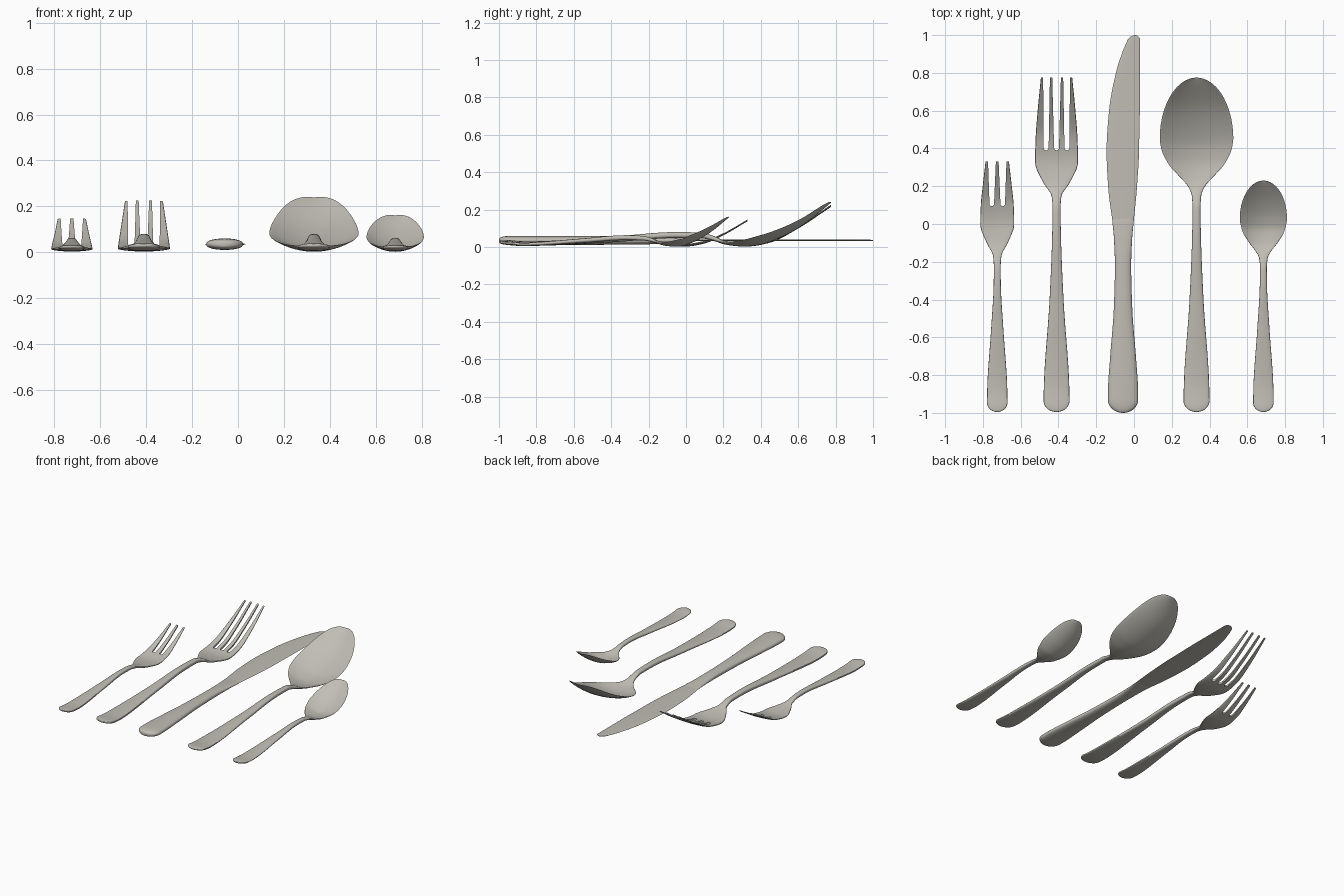
import bpy, bmesh, math

old = bpy.data.objects.get("Cube")
if old:
    bpy.data.objects.remove(old, do_unlink=True)

steel = bpy.data.materials.new("brushed steel")
steel.use_nodes = True
COLOR = (0.53, 0.51, 0.46, 1)
steel.diffuse_color = COLOR
bsdf = steel.node_tree.nodes["Principled BSDF"]
bsdf.inputs["Base Color"].default_value = COLOR
bsdf.inputs["Roughness"].default_value = 0.5


def interpolate(stations, y):
    """Monotone cubic through stations; the first column is y."""
    ys = [s[0] for s in stations]
    y = min(max(y, ys[0]), ys[-1])
    i = max(k for k in range(len(ys) - 1) if ys[k] <= y)
    h = ys[i + 1] - ys[i]
    u = (y - ys[i]) / h

    def slope(k, c):
        return (stations[k + 1][c] - stations[k][c]) / (ys[k + 1] - ys[k])

    def tangent(k, c):
        if k == 0:
            return slope(0, c)
        if k == len(ys) - 1:
            return slope(k - 1, c)
        a, b = slope(k - 1, c), slope(k, c)
        return 2 * a * b / (a + b) if a * b > 0 else 0

    out = []
    for c in range(1, len(stations[0])):
        p, q = stations[i][c], stations[i + 1][c]
        m, n = tangent(i, c) * h, tangent(i + 1, c) * h
        out.append(p + m * u + (3 * (q - p) - 2 * m - n) * u ** 2
                   + (2 * (p - q) + m + n) * u ** 3)
    return out


def finish(name, bm):
    bmesh.ops.recalc_face_normals(bm, faces=bm.faces)
    mesh = bpy.data.meshes.new(name)
    bm.to_mesh(mesh)
    bm.free()
    mesh.materials.append(steel)
    ob = bpy.data.objects.new(name, mesh)
    bpy.context.collection.objects.link(ob)
    return ob


def smooth(ob):
    bpy.ops.object.select_all(action='DESELECT')
    ob.select_set(True)
    bpy.context.view_layer.objects.active = ob
    bpy.ops.object.shade_smooth_by_angle(angle=math.radians(40))


def loft(name, x, stations, start_r=0, end_r=0, flat=0.7, rows=70, sides=32):
    """Sweep a lens section; stations are y, x shift, z, half width, half thickness, cupping."""
    y0, y1 = stations[0][0], stations[-1][0]
    steps = 12
    caps = [(k + 0.3) / steps * math.pi / 2 for k in range(steps)]
    path = [(y0 + start_r * (1 - math.cos(a)), math.sin(a)) for a in caps] if start_r else []
    a, b = y0 + start_r, y1 - end_r
    path += [(a + (b - a) * k / rows, 1) for k in range(rows + 1)]
    if end_r:
        path += [(y1 - end_r * (1 - math.cos(a)), math.sin(a)) for a in reversed(caps)]
    bm = bmesh.new()
    rings = []
    for y, cap in path:
        dx, z, w, t, cup = interpolate(stations, y)
        w *= cap
        t *= cap ** 0.5
        ring = []
        for k in range(sides):
            ang = 2 * math.pi * k / sides
            c, s = math.cos(ang), math.sin(ang)
            h = math.copysign(abs(s) ** flat, s) if abs(s) > 1e-6 else 0
            ring.append(bm.verts.new((x + dx + w * c, y, z + t * h + cup * w * c * c)))
        rings.append(ring)
    for p, q in zip(rings, rings[1:]):
        for k in range(sides):
            n = (k + 1) % sides
            bm.faces.new((p[k], p[n], q[n], q[k]))
    bm.faces.new(rings[0])
    bm.faces.new(rings[-1])
    return finish(name, bm)


def cut_slot(ob, x, base, tip, y0, y1):
    """Cut one round-bottomed gap; base and tip are (offset, half width)."""
    (bx, bw), (tx, tw) = base, tip
    bm = bmesh.new()
    outline = [(tx - tw, y1), (tx + tw, y1)]
    for k in range(9):
        a = math.pi * k / 8
        outline.append((bx + bw * math.cos(a), y0 + bw * (1 - math.sin(a))))
    face = bm.faces.new([bm.verts.new((x + px, py, -0.1)) for px, py in outline])
    ext = bmesh.ops.extrude_face_region(bm, geom=[face])
    bmesh.ops.translate(bm, vec=(0, 0, 0.5),
                        verts=[v for v in ext["geom"] if isinstance(v, bmesh.types.BMVert)])
    cutter = finish("slot_cutter", bm)
    cutter.hide_render = True
    mod = ob.modifiers.new("slot", 'BOOLEAN')
    mod.operation = 'DIFFERENCE'
    mod.solver = 'EXACT'
    mod.object = cutter
    bpy.context.view_layer.objects.active = ob
    bpy.ops.object.modifier_apply(modifier=mod.name)
    bpy.data.objects.remove(cutter, do_unlink=True)


# Shared handles: y, x shift, z, half width, half thickness, cupping
large_handle = [(-0.995, 0, 0.03, 0.07, 0.012, 0), (-0.85, 0, 0.018, 0.067, 0.012, 0),
                (-0.4, 0, 0.04, 0.037, 0.015, 0), (-0.05, 0, 0.064, 0.023, 0.016, 0),
                (0.08, 0, 0.062, 0.021, 0.015, 0)]
small_handle = [(-0.995, 0, 0.025, 0.055, 0.01, 0), (-0.87, 0, 0.015, 0.053, 0.01, 0),
                (-0.55, 0, 0.034, 0.032, 0.012, 0), (-0.32, 0, 0.05, 0.019, 0.013, 0),
                (-0.23, 0, 0.047, 0.018, 0.012, 0)]

# Dinner fork
fork = loft("dinner_fork", -0.41, large_handle + [
    (0.15, 0, 0.045, 0.026, 0.013, 0), (0.21, 0, 0.023, 0.065, 0.01, 0.04),
    (0.33, 0, 0.01, 0.114, 0.007, 0.06), (0.45, 0, 0.03, 0.111, 0.007, 0.06),
    (0.6, 0, 0.105, 0.1, 0.006, 0.04), (0.775, 0, 0.22, 0.083, 0.006, 0)],
    start_r=0.06, flat=0.5)
for side in (-1, 0, 1):
    cut_slot(fork, -0.41, (side * 0.055, 0.013),
             (side * 0.053, 0.018 if side else 0.023), 0.39, 0.78)
smooth(fork)

# Dessert fork
fork = loft("dessert_fork", -0.724, small_handle + [
    (-0.17, 0, 0.035, 0.022, 0.01, 0), (-0.1, 0, 0.017, 0.056, 0.008, 0.04),
    (0, 0, 0.009, 0.09, 0.006, 0.06), (0.1, 0, 0.025, 0.087, 0.006, 0.06),
    (0.2, 0, 0.068, 0.077, 0.005, 0.04), (0.33, 0, 0.143, 0.062, 0.005, 0)],
    start_r=0.05, flat=0.5)
for side in (-1, 1):
    cut_slot(fork, -0.724, (side * 0.029, 0.012), (side * 0.028, 0.021), 0.095, 0.335)
smooth(fork)

# Spoons
smooth(loft("table_spoon", 0.331, large_handle + [
    (0.15, 0, 0.045, 0.025, 0.013, 0), (0.2, 0, 0.026, 0.045, 0.01, 0.08),
    (0.24, 0, 0.015, 0.08, 0.007, 0.16), (0.32, 0, 0.007, 0.15, 0.005, 0.23),
    (0.4, 0, 0.017, 0.187, 0.005, 0.25), (0.46, 0, 0.036, 0.195, 0.005, 0.24),
    (0.6, 0, 0.105, 0.195, 0.005, 0.22), (0.775, 0, 0.238, 0.195, 0.005, 0.2)],
    start_r=0.06, end_r=0.325))
smooth(loft("tea_spoon", 0.685, small_handle + [
    (-0.18, 0, 0.036, 0.023, 0.01, 0), (-0.14, 0, 0.022, 0.044, 0.008, 0.1),
    (-0.1, 0, 0.011, 0.075, 0.006, 0.2), (-0.04, 0, 0.007, 0.11, 0.005, 0.3),
    (0.03, 0, 0.026, 0.125, 0.004, 0.32), (0.12, 0, 0.075, 0.125, 0.004, 0.28),
    (0.23, 0, 0.16, 0.125, 0.004, 0.2)],
    start_r=0.05, end_r=0.2))

# Knife handle, thinning into the blade
smooth(loft("knife_handle", -0.058, [
    (-1, 0, 0.035, 0.08, 0.024, 0), (-0.9, 0, 0.035, 0.08, 0.025, 0),
    (-0.7, 0, 0.035, 0.068, 0.024, 0), (-0.45, 0, 0.035, 0.049, 0.023, 0),
    (-0.22, 0, 0.035, 0.043, 0.021, 0), (-0.08, 0, 0.035, 0.048, 0.014, 0),
    (0.035, 0, 0.035, 0.059, 0.004, 0)],
    start_r=0.07, end_r=0.025, flat=0.8))

# Knife blade from its cutting edge and spine
edges = [(0, -0.112, -0.003), (0.2, -0.137, 0.016), (0.4, -0.145, 0.027),
         (0.6, -0.132, 0.031), (0.8, -0.096, 0.032), (0.9, -0.065, 0.032),
         (0.97, -0.036, 0.032), (1, -0.02, 0.032)]
smooth(loft("knife_blade", 0, [(y, (l + r) / 2, 0.035, (r - l) / 2, 0.004, 0)
                               for y, l, r in edges], end_r=0.025, flat=0.8))
